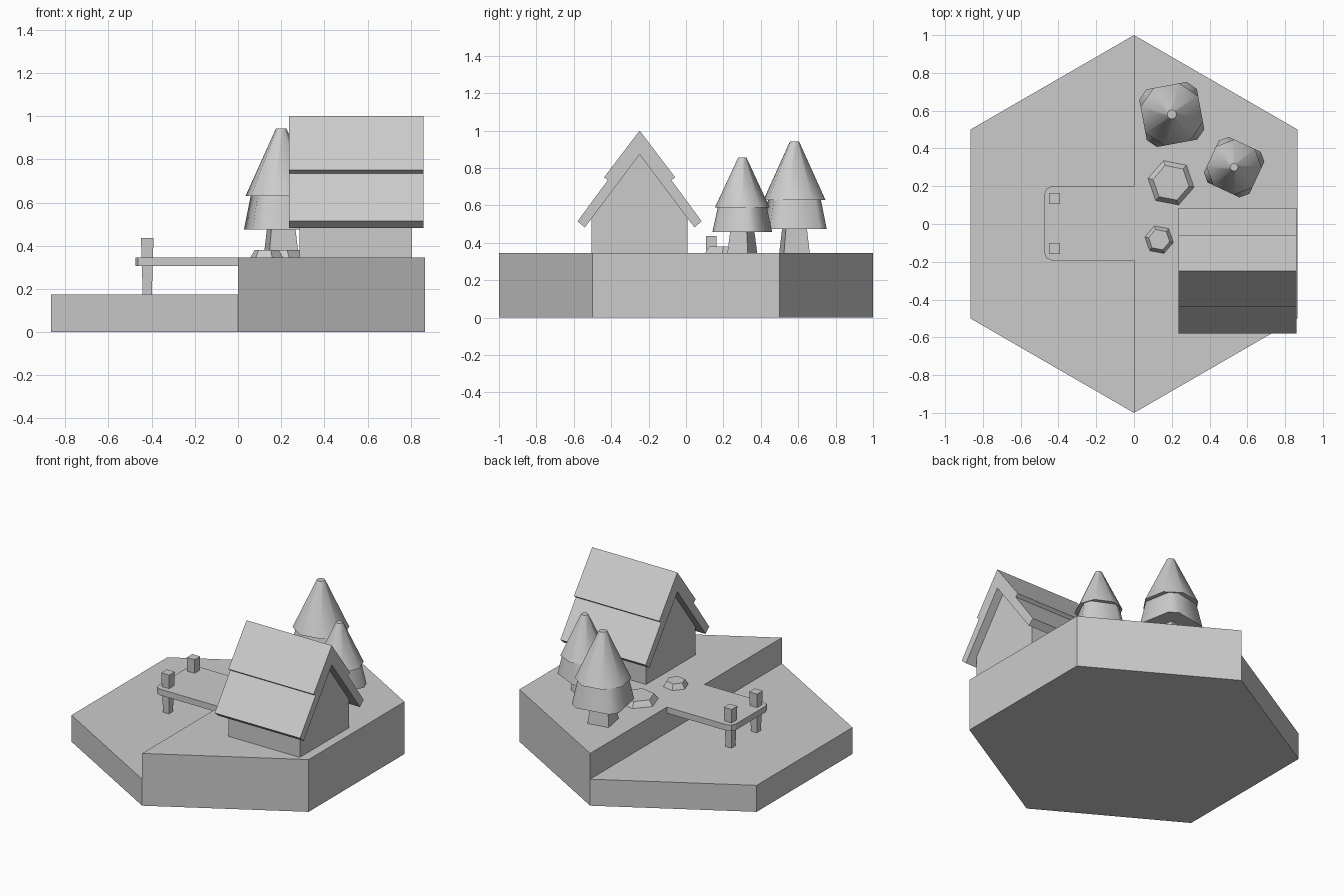
import bpy, bmesh, math
from mathutils import Vector

if "Cube" in bpy.data.objects:
    bpy.data.objects.remove(bpy.data.objects["Cube"])


def make(name, verts, faces, smooth=False):
    me = bpy.data.meshes.new(name)
    bm = bmesh.new()
    vs = [bm.verts.new(v) for v in verts]
    for f in faces:
        bm.faces.new([vs[i] for i in f])
    bmesh.ops.recalc_face_normals(bm, faces=bm.faces)
    bm.to_mesh(me)
    bm.free()
    ob = bpy.data.objects.new(name, me)
    bpy.context.collection.objects.link(ob)
    if smooth:
        bpy.ops.object.select_all(action='DESELECT')
        ob.select_set(True)
        bpy.context.view_layer.objects.active = ob
        bpy.ops.object.shade_smooth_by_angle(angle=math.radians(50))
    return ob


def loft(name, bottom, top, smooth=False):
    # closed solid between two matching 3D loops
    n = len(bottom)
    faces = [range(n), range(n, 2 * n)]
    faces += [(i, (i + 1) % n, n + (i + 1) % n, n + i) for i in range(n)]
    return make(name, list(bottom) + list(top), faces, smooth)


def ring(c, z, pts, rot=0, s=1):
    a, b = math.cos(math.radians(rot)), math.sin(math.radians(rot))
    return [(c[0] + s * (x * a - y * b), c[1] + s * (x * b + y * a), z) for x, y in pts]


def square(h):
    return [(h, -h), (h, h), (-h, h), (-h, -h)]


def cut_square(h, e):
    # square of half width h whose straight edges have half length e
    return [(h, -e), (h, e), (e, h), (-e, h), (-h, e), (-h, -e), (-e, -h), (e, -h)]


def hexagon(r):
    return [(r * math.cos(i * math.pi / 3), r * math.sin(i * math.pi / 3)) for i in range(6)]


# Stepped hexagonal ground: low left half, high right half
W, LOW, HIGH = 0.866, 0.175, 0.345
right = [(0, -1), (W, -.5), (W, .5), (0, 1)]
left = [(-W, .5), (-W, -.5)]
verts = [(x, y, 0) for x, y in right + left]
verts += [(x, y, LOW) for x, y in [(0, -1), (0, 1)] + left]
verts += [(x, y, HIGH) for x, y in right]
make("ground", verts, [
    (0, 5, 4, 3, 2, 1), (6, 7, 8, 9), (10, 11, 12, 13), (6, 10, 13, 7),
    (0, 1, 11, 10, 6), (1, 2, 12, 11), (2, 3, 7, 13, 12),
    (3, 4, 8, 7), (4, 5, 9, 8), (5, 0, 6, 9)])

# Dock with softened outer corners
x0, hy, r = -0.475, 0.196, 0.04
arc = [(x0 + r - r * math.cos(t), hy - r + r * math.sin(t))
       for t in (0, math.pi / 4, math.pi / 2)]
outline = [(0, -hy)] + [(x, -y) for x, y in reversed(arc)] + arc + [(0, hy)]
loft("dock", ring((0, 0.003), 0.305, outline), ring((0, 0.003), HIGH, outline))

# Tapered dock posts
for side, y in (("front", -0.13), ("back", 0.135)):
    loft("dock_post_" + side, ring((-0.42, y), LOW - 0.005, square(0.021)),
         ring((-0.42, y), 0.436, square(0.029)))

# House walls: gable profile along x
RY = -0.248


def extrude_x(name, profile, xa, xb):
    return loft(name, [(xa, y, z) for y, z in profile], [(xb, y, z) for y, z in profile])


extrude_x("house_walls", [(RY - .257, HIGH), (RY + .257, HIGH), (RY + .257, .53),
                          (RY, .876), (RY - .257, .53)], 0.285, 0.805)

# Two-tier roof: half profile mirrored about the ridge
half = [(.190, .750), (.170, .735), (.332, .515), (.293, .482)]
profile = [(RY, 1.0)] + [(RY + d, z) for d, z in half] + [(RY, .872)]
profile += [(RY - d, z) for d, z in reversed(half)]
extrude_x("roof", profile, 0.236, 0.859)


# Fir trees: square trunk, two faceted tiers
def tree(tag, c, s, rot):
    z = lambda h: HIGH + s * h
    loft("trunk_" + tag, ring(c, HIGH, square(.07), rot, s), ring(c, z(.16), square(.054), rot, s))
    loft("lower_foliage_" + tag, ring(c, z(.13), cut_square(.155, .109), rot, s),
         ring(c, z(.30), cut_square(.125, .085), rot, s), True)
    loft("upper_foliage_" + tag, ring(c, z(.285), cut_square(.155, .070), rot, s),
         ring(c, z(.597), cut_square(.023, .010), rot, s), True)


tree("large", (0.20, 0.58), 1.0, 10.5)
tree("small", (0.53, 0.301), 0.858, -25)

# Flat hexagonal rocks
for tag, c, r0, r1 in (("large", (.196, .218), .124, .097), ("small", (.133, -.083), .077, .057)):
    loft("rock_" + tag, ring(c, HIGH, hexagon(r0), -11), ring(c, 0.38, hexagon(r1), -11))
